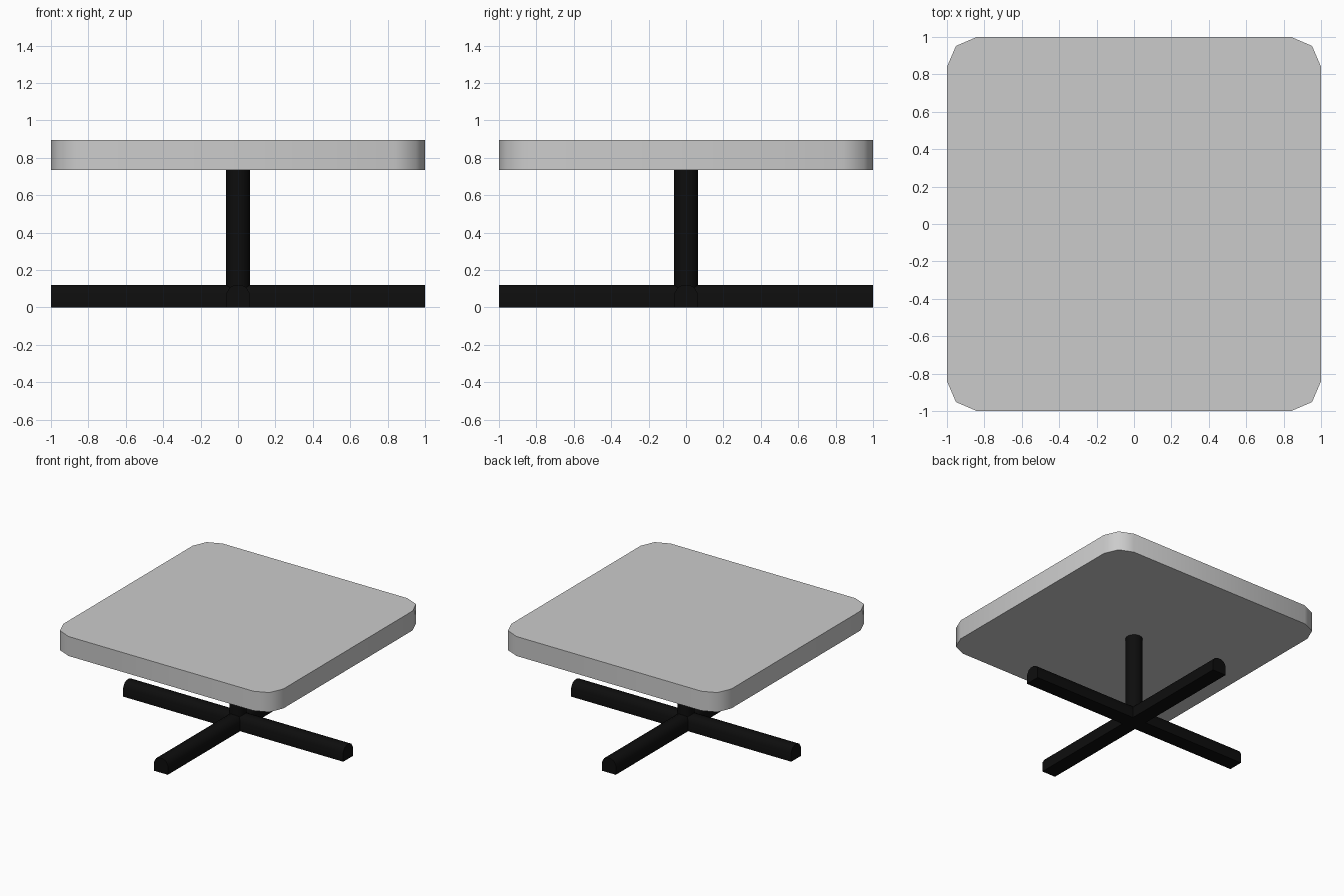
import bpy, bmesh, math

if "Cube" in bpy.data.objects:
    bpy.data.objects.remove(bpy.data.objects["Cube"])


def material(name, rgb):
    m = bpy.data.materials.new(name)
    m.diffuse_color = (*rgb, 1)
    m.use_nodes = True
    m.node_tree.nodes["Principled BSDF"].inputs["Base Color"].default_value = m.diffuse_color
    return m


grey = material("light grey", (0.6, 0.6, 0.6))
black = material("black", (0.004, 0.004, 0.004))


def prism(name, outline, mat, place, length):
    """Extrude a closed outline; place maps (u, v, w) to x, y, z."""
    bm = bmesh.new()
    ends = [[bm.verts.new(place(u, v, w)) for u, v in outline] for w in length]
    bm.faces.new(ends[0])
    bm.faces.new(ends[1])
    n = len(outline)
    for i in range(n):
        j = (i + 1) % n
        bm.faces.new((ends[0][i], ends[0][j], ends[1][j], ends[1][i]))
    bmesh.ops.recalc_face_normals(bm, faces=bm.faces)
    mesh = bpy.data.meshes.new(name)
    bm.to_mesh(mesh)
    bm.free()
    mesh.materials.append(mat)
    ob = bpy.data.objects.new(name, mesh)
    bpy.context.collection.objects.link(ob)
    bpy.context.view_layer.objects.active = ob
    ob.select_set(True)
    bpy.ops.object.shade_smooth_by_angle(angle=math.radians(50))
    ob.select_set(False)
    return ob


# Table top: square with two-step rounded corners
corner = [(1, 0.84), (0.952, 0.952), (0.84, 1)]
outline = []
for k in range(4):
    c, s = round(math.cos(k * math.pi / 2)), round(math.sin(k * math.pi / 2))
    outline += [(c * x - s * y, s * x + c * y) for x, y in corner]
prism("table_top", outline, grey, lambda u, v, w: (u, v, w), (0.735, 0.895))

# Central column
circle = [(0.064 * math.cos(a * math.pi / 8), 0.064 * math.sin(a * math.pi / 8)) for a in range(16)]
prism("column", circle, black, lambda u, v, w: (u, v, w), (0.02, 0.74))

# Crossed floor bars: flat below, rounded on top
half = [(0.062, 0), (0.062, 0.075), (0.045, 0.107), (0.018, 0.12)]
bar = half + [(-u, v) for u, v in reversed(half)]
prism("floor_bar_x", bar, black, lambda u, v, w: (w, u, v), (-1, 1))
prism("floor_bar_y", bar, black, lambda u, v, w: (u, w, v), (-1, 1))
